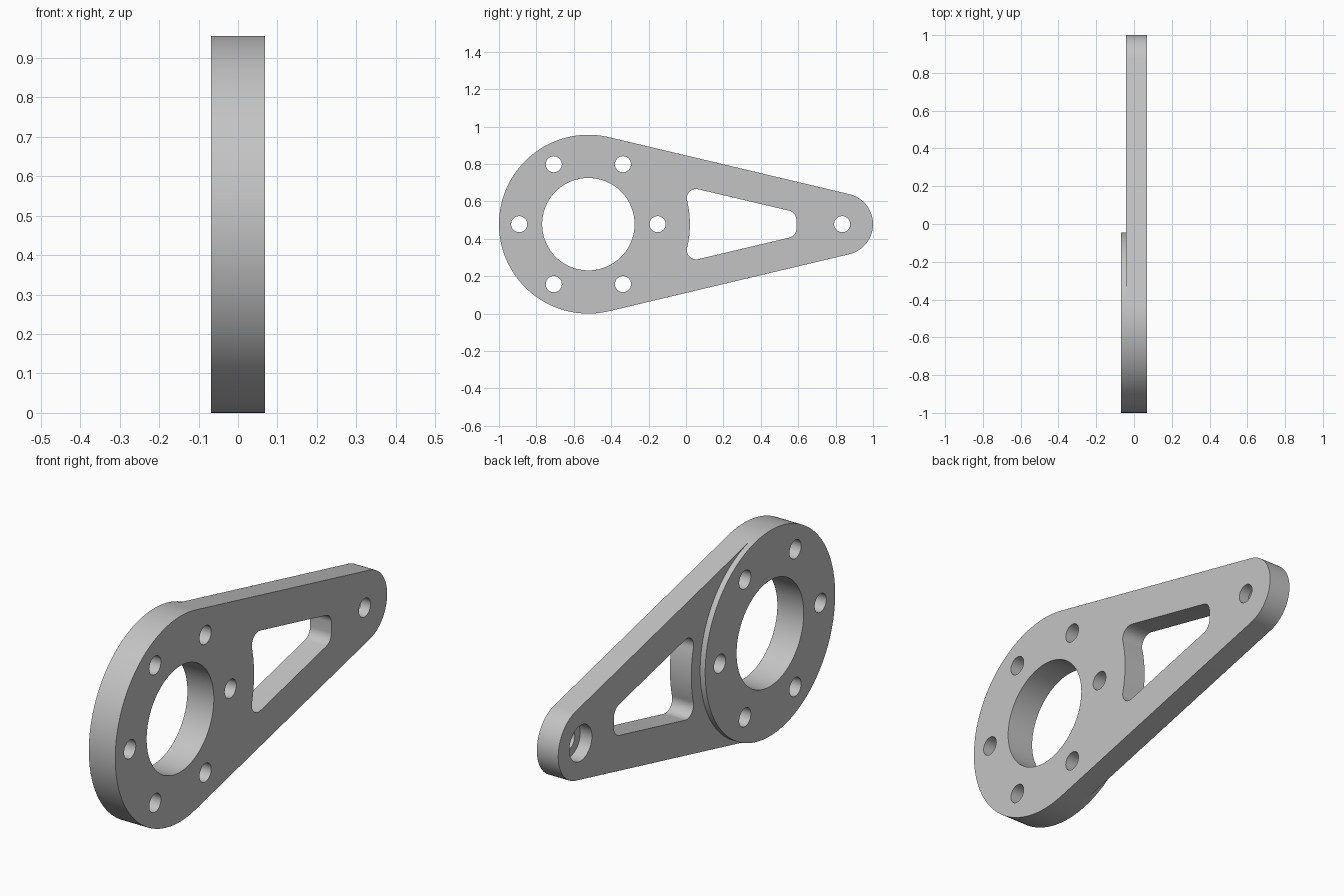
import bpy
import bmesh
from math import acos, atan2, cos, sin, pi, radians

cube = bpy.data.objects.get("Cube")
if cube:
    bpy.data.objects.remove(cube, do_unlink=True)

# Main dimensions; profiles lie in the y-z plane, thickness runs along x
BIG_Y, BIG_R = -0.522, 0.478
TIP_Y, TIP_R = 0.835, 0.165
MID_Z = BIG_R
FACE, STEP, BACK = 0.068, -0.042, -0.068
HOLE_R = 0.043

steel = bpy.data.materials.new("light_grey_metal")
steel.use_nodes = True
grey = (0.55, 0.55, 0.55, 1)
steel.diffuse_color = grey
steel.node_tree.nodes["Principled BSDF"].inputs["Base Color"].default_value = grey


def arc(y, z, r, a0, a1, n):
    """Points along an arc, both ends included."""
    return [(y + r * cos(a0 + (a1 - a0) * i / n),
             z + r * sin(a0 + (a1 - a0) * i / n)) for i in range(n + 1)]


def circle(y, z, r, n=64):
    return arc(y, z, r, 0, 2 * pi, n)[:-1]


def prism(name, outline, x0, x1):
    """Extrude a y-z outline from x0 to x1."""
    bm = bmesh.new()
    face = bm.faces.new([bm.verts.new((x0, y, z)) for y, z in outline])
    new = bmesh.ops.extrude_face_region(bm, geom=[face])["geom"]
    bmesh.ops.translate(bm, vec=(x1 - x0, 0, 0),
                        verts=[v for v in new if isinstance(v, bmesh.types.BMVert)])
    bmesh.ops.recalc_face_normals(bm, faces=bm.faces)
    mesh = bpy.data.meshes.new(name)
    bm.to_mesh(mesh)
    bm.free()
    mesh.materials.append(steel)
    obj = bpy.data.objects.new(name, mesh)
    bpy.context.collection.objects.link(obj)
    return obj


def combine(target, tool, operation):
    """Apply a boolean and discard the tool."""
    tool.hide_render = True
    mod = target.modifiers.new(tool.name, "BOOLEAN")
    mod.operation, mod.object, mod.solver = operation, tool, "EXACT"
    bpy.context.view_layer.objects.active = target
    bpy.ops.object.modifier_apply(modifier=mod.name)
    bpy.data.objects.remove(tool, do_unlink=True)


# Tapered plate: two arcs joined by their common tangents
tangent = acos((BIG_R - TIP_R) / (TIP_Y - BIG_Y))
big_arc = arc(BIG_Y, MID_Z, BIG_R, tangent, 2 * pi - tangent, 96)
tip_arc = arc(TIP_Y, MID_Z, TIP_R, -tangent, tangent, 48)
bracket = prism("bracket_plate", big_arc + tip_arc, STEP, FACE)

# Raised round boss on the back of the big end
inner_arc = arc(BIG_Y, MID_Z, BIG_R, -tangent, tangent, 56)[1:-1]
combine(bracket, prism("round_boss", big_arc + inner_arc, BACK, STEP), "UNION")


def cut(name, outline, x0=-0.2, x1=0.2):
    combine(bracket, prism(name, outline, x0, x1), "DIFFERENCE")


# Central bore and ring of bolt holes
cut("main_bore", circle(BIG_Y, MID_Z, 0.247, 96))
for i in range(6):
    a = i * pi / 3
    cut("bolt_hole", circle(BIG_Y + 0.37 * cos(a), MID_Z + 0.37 * sin(a), HOLE_R, 40))

# Tip hole with a counterbore from the back
cut("tip_hole", circle(TIP_Y, MID_Z, HOLE_R, 40))
cut("tip_counterbore", circle(TIP_Y, MID_Z, 0.083), -0.2, STEP + 0.06)

# Tapered window with rounded corners and a curved edge beside the boss
fillet, near, far = 0.05, (0.0545, 0.138), (0.54, 0.0235)
lean = atan2(near[1], near[0] - BIG_Y)
upper = (arc(far[0], far[1], fillet, 0, tangent, 10)
         + arc(near[0], near[1], fillet, tangent, pi + lean, 16)
         + arc(BIG_Y, 0, 0.543, lean, 0, 10)[1:])
lower = [(y, -z) for y, z in reversed(upper[:-1])]
cut("window", [(y, MID_Z + z) for y, z in upper + lower])

# Smooth the rounded walls, keep the rims sharp
bpy.ops.object.select_all(action="DESELECT")
bracket.select_set(True)
bpy.context.view_layer.objects.active = bracket
bpy.ops.object.shade_smooth_by_angle(angle=radians(30))
